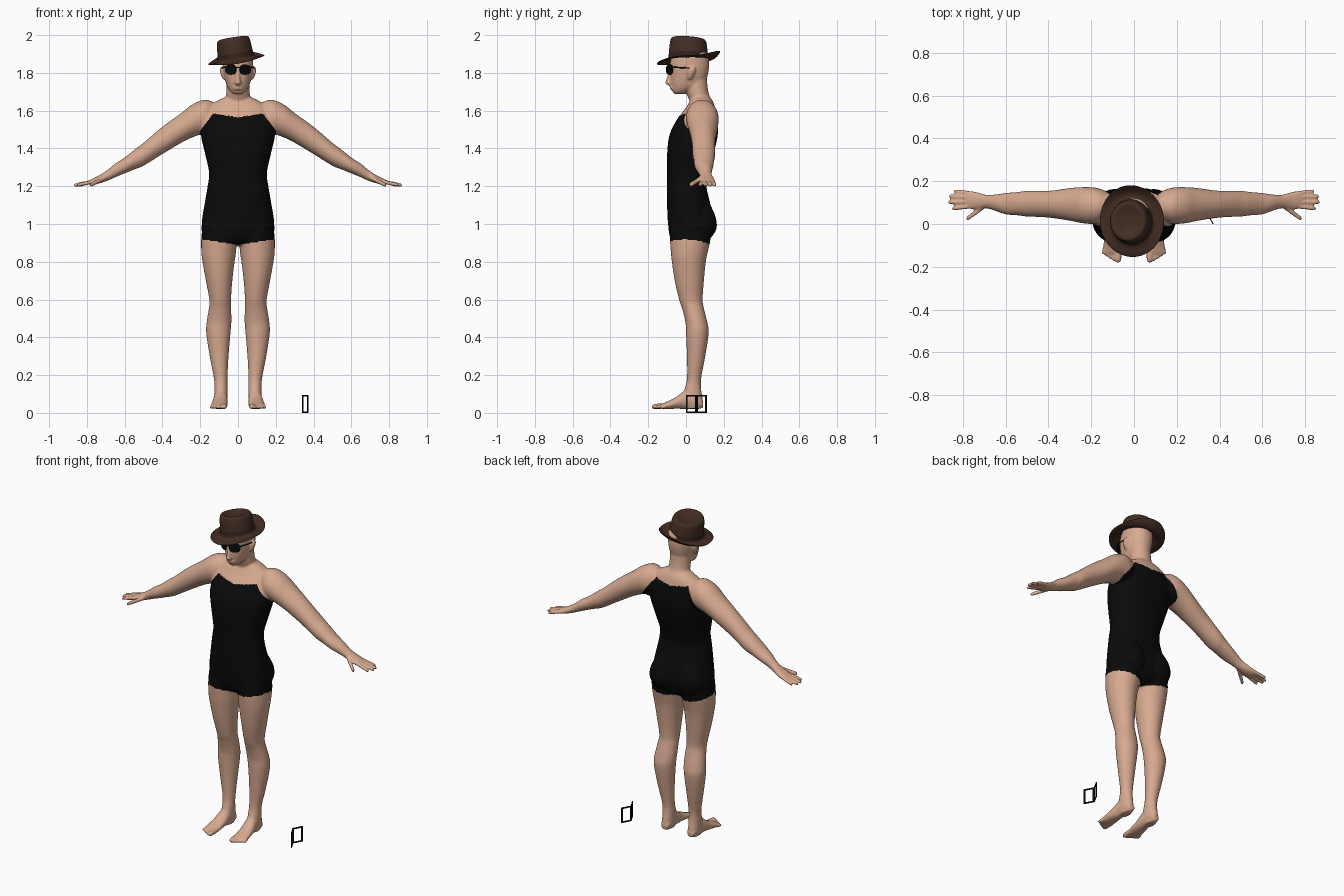
import bpy, bmesh, math
from mathutils import Matrix, Vector

if "Cube" in bpy.data.objects:
    bpy.data.objects.remove(bpy.data.objects["Cube"], do_unlink=True)


def material(name, rgb):
    m = bpy.data.materials.new(name)
    m.use_nodes = True
    m.diffuse_color = (*rgb, 1)
    m.node_tree.nodes["Principled BSDF"].inputs["Base Color"].default_value = (*rgb, 1)
    return m


SKIN = material("skin", (0.68, 0.40, 0.28))
BLACK = material("black", (0.003, 0.003, 0.003))
FELT = material("brown felt", (0.055, 0.026, 0.017))
BAND = material("dark band", (0.03, 0.014, 0.01))


def make(name, bm, mats):
    bmesh.ops.recalc_face_normals(bm, faces=bm.faces)
    me = bpy.data.meshes.new(name)
    bm.to_mesh(me)
    bm.free()
    for m in mats:
        me.materials.append(m)
    ob = bpy.data.objects.new(name, me)
    bpy.context.collection.objects.link(ob)
    return ob


def smooth_rings(rings, steps):
    """Catmull-Rom interpolation through the key rings."""
    out = []
    for i in range(len(rings) - 1):
        a, b, c, d = (rings[max(0, min(len(rings) - 1, i + k))] for k in (-1, 0, 1, 2))
        for s in range(steps):
            t = s / steps
            out.append([q + t * (r - p) / 2 + t * t * (2 * p - 5 * q + 4 * r - s2) / 2
                        + t ** 3 * (3 * q - p - 3 * r + s2) / 2
                        for p, q, r, s2 in zip(a, b, c, d)])
    return out + [list(rings[-1])]


def loft(bm, axis, rings, mirror=False, n=28, power=1.0, steps=4):
    """Closed loft; a ring is (position on axis, low u, high u, low v, high v)."""
    order = {"x": (0, 1, 2), "y": (1, 0, 2), "z": (2, 0, 1)}[axis]
    made = []
    for side in ((1, -1) if mirror else (1,)):
        rows = []
        for t, u0, u1, v0, v1 in smooth_rings(rings, steps):
            row = []
            for k in range(n):
                a = 2 * math.pi * k / n
                c, s = (math.copysign(abs(f) ** power, f) for f in (math.cos(a), math.sin(a)))
                p = [0, 0, 0]
                p[order[0]] = t
                p[order[1]] = (u0 + u1) / 2 + c * (u1 - u0) / 2
                p[order[2]] = (v0 + v1) / 2 + s * (v1 - v0) / 2
                p[0] *= side
                row.append(bm.verts.new(p))
            rows.append(row)
        for r, q in zip(rows, rows[1:]):
            for k in range(n):
                bm.faces.new((r[k], r[(k + 1) % n], q[(k + 1) % n], q[k]))
        bm.faces.new(rows[0])
        bm.faces.new(rows[-1])
        made += [v for row in rows for v in row]
    return made


def digit(bm, axis, p0, p1, r):
    """Mirrored finger or toe with a rounded tip."""
    u, v, w = {"x": (0, 1, 2), "y": (1, 0, 2)}[axis]
    rings = []
    for f, k in ((0, 1), (0.5, 1), (0.9, 0.9), (1, 0.4)):
        p = Vector(p0).lerp(Vector(p1), f)
        rings.append((p[u], p[v] - r * k, p[v] + r * k, p[w] - r * k, p[w] + r * k))
    loft(bm, axis, rings, mirror=True, n=12)


def sym(z, x, y0, y1):
    return (z, -x, x, y0, y1)


body = bmesh.new()
# torso
loft(body, "z", [sym(.885, .10, -.03, .08), sym(.92, .18, -.08, .125), sym(1.0, .192, -.095, .145),
                 sym(1.1, .178, -.10, .13), sym(1.2, .161, -.10, .108), sym(1.27, .153, -.10, .115),
                 sym(1.37, .174, -.10, .145), sym(1.47, .196, -.088, .168), sym(1.55, .19, -.05, .167),
                 sym(1.61, .165, -.005, .155), sym(1.65, .115, .02, .142), sym(1.68, .05, .03, .12)],
     power=0.88, n=40)
# buttocks
loft(body, "z", [(.90, .03, .14, .03, .11), (.97, .008, .175, 0, .16), (1.04, .01, .172, 0, .156),
                 (1.12, .04, .13, .02, .12)], mirror=True)
# neck and head
loft(body, "z", [sym(1.56, .08, .03, .155), sym(1.65, .068, .018, .136), sym(1.7, .062, -.0, .118),
                 sym(1.78, .06, -.01, .11)])
loft(body, "z", [sym(1.688, .022, -.062, -.01), sym(1.70, .038, -.07, .02), sym(1.725, .056, -.076, .07),
                 sym(1.76, .068, -.082, .105), sym(1.80, .076, -.083, .118), sym(1.85, .08, -.085, .123),
                 sym(1.90, .076, -.068, .115), sym(1.935, .05, -.03, .08)], power=0.92)
# nose, lips and ears
loft(body, "z", [sym(1.737, .014, -.098, -.06), sym(1.745, .018, -.11, -.06), sym(1.77, .012, -.104, -.06),
                 sym(1.81, .009, -.09, -.06)], n=16)
for z in (1.715, 1.726):
    loft(body, "x", [(-.025, -.078, -.06, z - .003, z + .003), (0, -.088, -.06, z - .006, z + .006),
                     (.025, -.078, -.06, z - .003, z + .003)], n=12)
loft(body, "z", [(1.765, .068, .08, .01, .025), (1.785, .068, .09, .008, .04), (1.815, .07, .097, .01, .052),
                 (1.832, .07, .09, .02, .045)], mirror=True, n=16)
# arms down to the palms
loft(body, "x", [(.10, .04, .14, 1.50, 1.63), (.16, .005, .165, 1.47, 1.657), (.2, 0, .172, 1.472, 1.653),
                 (.25, .005, .172, 1.455, 1.628), (.3, .015, .168, 1.43, 1.588), (.4, .03, .155, 1.37, 1.515),
                 (.5, .035, .155, 1.308, 1.43), (.54, .04, .15, 1.292, 1.40), (.6, .045, .145, 1.268, 1.352),
                 (.65, .062, .138, 1.247, 1.32), (.69, .073, .136, 1.229, 1.287), (.73, .07, .148, 1.216, 1.26),
                 (.765, .07, .154, 1.208, 1.242), (.785, .08, .148, 1.208, 1.232)], mirror=True)
# fingers and thumbs
for y0, y1, tip in ((.083, .072, .852), (.103, .102, .87), (.124, .130, .866), (.143, .154, .843)):
    digit(body, "x", (.76, y0, 1.226), (tip, y1, 1.205), .0105)
digit(body, "x", (.70, .083, 1.245), (.785, .022, 1.205), .013)
# legs
loft(body, "z", [(1.0, .03, .185, -.08, .13), (.92, .008, .195, -.085, .13), (.85, .011, .194, -.08, .115),
                 (.8, .018, .188, -.075, .105), (.7, .03, .17, -.06, .095), (.6, .037, .152, -.037, .088),
                 (.55, .036, .155, -.02, .096), (.48, .035, .166, -.003, .113), (.42, .04, .168, 0, .12),
                 (.3, .05, .15, .005, .102), (.18, .056, .127, .005, .08), (.12, .055, .125, -.01, .081),
                 (.06, .056, .125, -.025, .09), (.022, .065, .115, -.01, .08)], mirror=True)
# feet and toes
loft(body, "y", [(.09, .07, .11, .028, .06), (.06, .058, .122, .02, .10), (0, .055, .128, .02, .12),
                 (-.05, .055, .137, .022, .085), (-.1, .055, .144, .02, .06), (-.135, .06, .142, .022, .046)],
     mirror=True)
digit(body, "y", (.072, -.11, .037), (.074, -.18, .033), .015)
for k in range(4):
    x = .094 + .016 * k
    digit(body, "y", (x - .004, -.11, .033), (x, -.174 + .011 * k, .03), .0095)

# fuse the body parts into one soft skin
source = make("body_source", body, [])
fuse = source.modifiers.new("fuse", "REMESH")
fuse.mode, fuse.voxel_size = "VOXEL", 0.006
soften = source.modifiers.new("soften", "SMOOTH")
soften.factor, soften.iterations = 0.5, 4
deps = bpy.context.evaluated_depsgraph_get()
mesh = bpy.data.meshes.new_from_object(source.evaluated_get(deps))
bpy.data.objects.remove(source, do_unlink=True)
mesh.name = "body"
mesh.materials.clear()
for m in (SKIN, BLACK):
    mesh.materials.append(m)
bpy.context.collection.objects.link(bpy.data.objects.new("body", mesh))
mesh.shade_smooth()


def in_suit(p):
    x = abs(p.x)
    hem = .89 + .15 * x - .12 * max(0, p.y)
    neckline = (1.60 if p.y > .08 else 1.565) + .15 * x
    armhole = .203 - .75 * max(0, p.z - 1.49)
    return hem < p.z < neckline and x < armhole


for f in mesh.polygons:
    f.material_index = int(in_suit(f.center))

# hat: elliptical rows (x radius, y radius, height, brim curl)
hat = bmesh.new()
rows, n = [], 48
for rx, ry, h, curl in ((.152, .168, 0, 1), (.14, .154, -.003, .6), (.12, .132, -.004, .2), (.097, .106, 0, 0),
                        (.095, .104, .026, 0), (.091, .099, .08, 0), (.087, .094, .106, 0),
                        (.075, .081, .116, 0), (.05, .064, .104, 0), (.02, .03, .094, 0)):
    row = []
    for k in range(n):
        a = 2 * math.pi * k / n
        s = math.sin(a)
        lift = curl * (.045 * s * s if s > 0 else -.022 * s * s)
        lean = -.07 * ry * s * (h > .1)
        row.append(hat.verts.new((rx * math.cos(a), ry * s, h + lift + lean)))
    rows.append(row)
for i, (r, q) in enumerate(zip(rows, rows[1:])):
    for k in range(n):
        f = hat.faces.new((r[k], r[(k + 1) % n], q[(k + 1) % n], q[k]))
        f.material_index = int(i == 3)
hat.faces.new(rows[-1])
hat.transform(Matrix.Translation((-.01, .012, 1.872)) @ Matrix.Rotation(math.radians(-9), 4, "Y"))
hat_ob = make("hat", hat, [FELT, BAND])
shell = hat_ob.modifiers.new("thickness", "SOLIDIFY")
shell.thickness = 0.005
hat_ob.modifiers.new("round", "SUBSURF").levels = 1
hat_ob.data.shade_smooth()

# sunglasses: wrapped lenses, side arms and bridge
glasses = bmesh.new()
lens = loft(glasses, "y", [(-.003, -.033, .033, -.028, .026), (.003, -.033, .033, -.028, .026)],
            power=0.85, steps=1)
wrap = Matrix.Translation((.038, -.087, 1.818)) @ Matrix.Rotation(math.radians(30), 4, "Z")
bmesh.ops.transform(glasses, matrix=wrap, verts=lens)
loft(glasses, "y", [(-.072, .064, .07, 1.826, 1.834), (-.02, .079, .084, 1.824, 1.831),
                    (.03, .083, .088, 1.822, 1.828)], n=8)
loft(glasses, "x", [(0, -.106, -.101, 1.825, 1.831), (.014, -.104, -.099, 1.825, 1.831)], n=8)
glasses_ob = make("sunglasses", glasses, [BLACK])
glasses_ob.modifiers.new("mirror", "MIRROR")

# small folding frame on the ground: two hinged open panels
frame = bmesh.new()
wide, tall, bar = .0627, .095, .008
for end_y in (0.0, 0.11):
    turn = math.atan2(end_y - .055, .03)
    place = Matrix.Translation((.34, .055, 0)) @ Matrix.Rotation(turn, 4, "Z")
    for u, z, su, sz in ((wide / 2, bar / 2, wide, bar), (wide / 2, tall - bar / 2, wide, bar),
                         (bar / 2, tall / 2, bar, tall), (wide - bar / 2, tall / 2, bar, tall)):
        bmesh.ops.create_cube(frame, size=1, matrix=place @ Matrix.Translation((u, 0, z))
                              @ Matrix.Diagonal((su, .005, sz, 1)))
make("folding_frame", frame, [BLACK])
